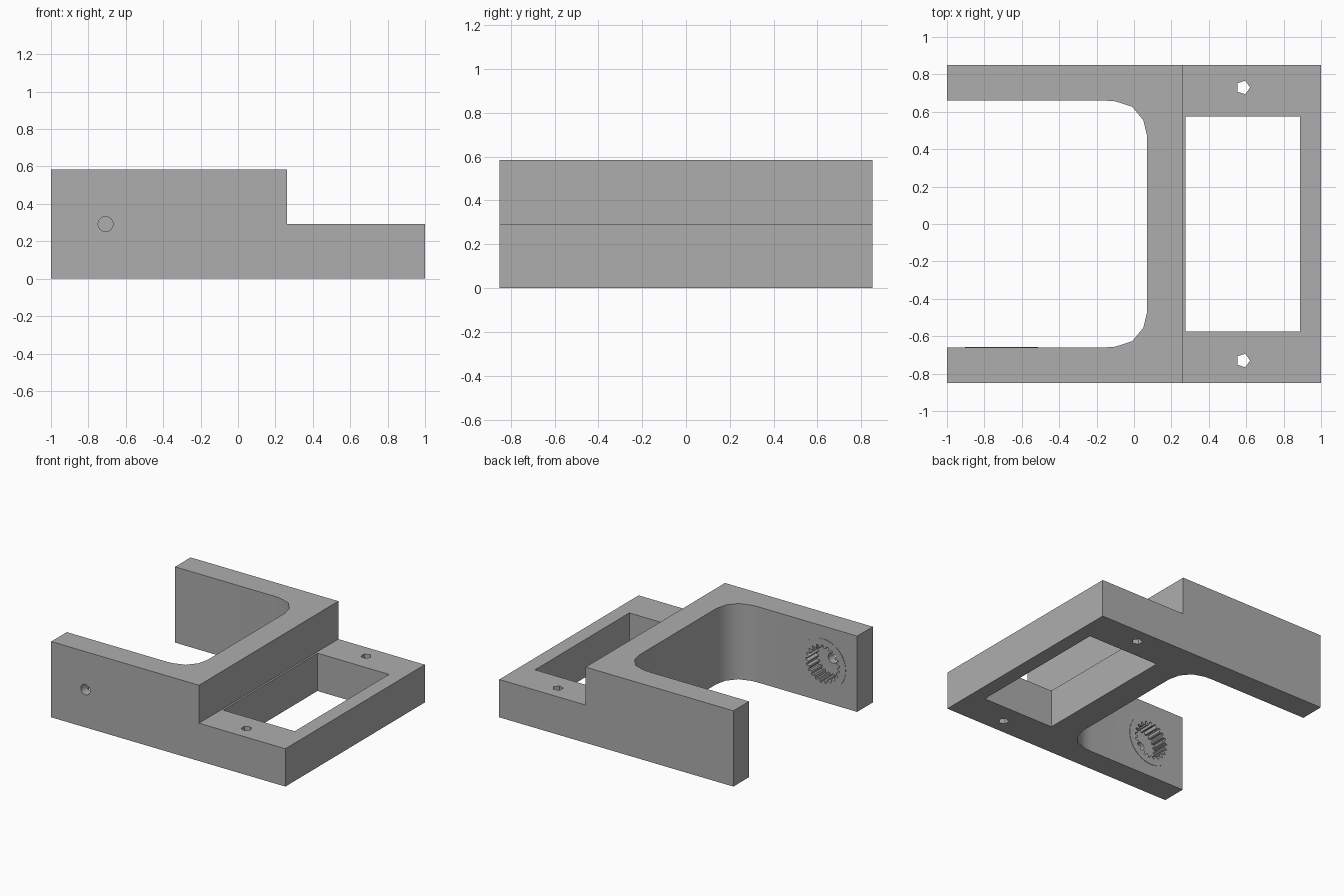
import bpy
import bmesh
from math import cos, sin, pi, radians
from mathutils import Matrix, Vector

cube = bpy.data.objects.get("Cube")
if cube:
    bpy.data.objects.remove(cube, do_unlink=True)

grey = bpy.data.materials.new("matte grey")
grey.use_nodes = True
colour = (0.42, 0.42, 0.42, 1)
grey.diffuse_color = colour
grey.node_tree.nodes["Principled BSDF"].inputs["Base Color"].default_value = colour

HALF_WIDTH, HEIGHT, LOW = 0.85, 0.585, 0.292
STEP_X, ARM_Y = 0.262, 0.66
PIVOT_X, PIVOT_Z = -0.708, 0.292

# Maps profile (x, z) to the XZ plane, with extrusion running along +y
ALONG_Y = Matrix(((1, 0, 0, 0), (0, 0, 1, 0), (0, 1, 0, 0), (0, 0, 0, 1)))


def prism(name, outline, start, end, matrix=Matrix()):
    """Extrude a closed 2D outline from start to end."""
    bm = bmesh.new()
    face = bm.faces.new([bm.verts.new(matrix @ Vector((u, v, start))) for u, v in outline])
    top = bmesh.ops.extrude_face_region(bm, geom=[face])["geom"]
    moved = [g for g in top if isinstance(g, bmesh.types.BMVert)]
    bmesh.ops.translate(bm, verts=moved, vec=matrix @ Vector((0, 0, end - start)))
    bmesh.ops.recalc_face_normals(bm, faces=bm.faces)
    mesh = bpy.data.meshes.new(name)
    bm.to_mesh(mesh)
    bm.free()
    mesh.materials.append(grey)
    obj = bpy.data.objects.new(name, mesh)
    bpy.context.collection.objects.link(obj)
    return obj


def ring(cx, cy, radii, count):
    """Points around a centre, cycling through the given radii."""
    return [(cx + radii[i % len(radii)] * cos(2 * pi * i / count),
             cy + radii[i % len(radii)] * sin(2 * pi * i / count)) for i in range(count)]


def combine(target, tool, operation):
    """Apply a boolean and discard the tool."""
    tool.hide_render = True
    mod = target.modifiers.new("Boolean", "BOOLEAN")
    mod.object, mod.operation, mod.solver = tool, operation, "EXACT"
    bpy.context.view_layer.objects.active = target
    bpy.ops.object.modifier_apply(modifier=mod.name)
    bpy.data.objects.remove(tool, do_unlink=True)


# Stepped body
side = [(-1, 0), (1, 0), (1, LOW), (STEP_X, LOW), (STEP_X, HEIGHT), (-1, HEIGHT)]
bracket = prism("bracket", side, -HALF_WIDTH, HALF_WIDTH, ALONG_Y)

# Open bay between the arms, with rounded inner corners
corner = [(-0.155, ARM_Y), (-0.1, 0.656), (-0.01, 0.627), (0.05, 0.555), (0.07, 0.47)]
bay = [(-1.2, ARM_Y)] + corner + [(x, -y) for x, y in reversed(corner)] + [(-1.2, -ARM_Y)]
combine(bracket, prism("bay_cutter", bay, -0.1, 0.8), "DIFFERENCE")

# Rectangular window in the low frame
window = [(0.276, -0.575), (0.887, -0.575), (0.887, 0.575), (0.276, 0.575)]
combine(bracket, prism("window_cutter", window, -0.1, 0.5), "DIFFERENCE")

# Screw holes either side of the window
for y in (-0.73, 0.73):
    hole = ring(0.583, y, [0.038], 5)
    combine(bracket, prism("screw_cutter", hole, -0.1, 0.5), "DIFFERENCE")

# Thin round pad, toothed socket and pivot hole on the front arm
pad = ring(PIVOT_X, PIVOT_Z, [0.195], 48)
combine(bracket, prism("pad", pad, -ARM_Y - 0.03, -ARM_Y + 0.003, ALONG_Y), "UNION")
socket = ring(PIVOT_X, PIVOT_Z, [0.145, 0.145, 0.122, 0.122], 84)
combine(bracket, prism("socket_cutter", socket, -0.78, -0.6, ALONG_Y), "DIFFERENCE")
pivot = ring(PIVOT_X, PIVOT_Z, [0.04], 24)
combine(bracket, prism("pivot_cutter", pivot, -1, -0.7, ALONG_Y), "DIFFERENCE")

# Smooth the curved walls, keep the edges crisp
bpy.ops.object.select_all(action="DESELECT")
bracket.select_set(True)
bpy.context.view_layer.objects.active = bracket
bpy.ops.object.shade_smooth_by_angle(angle=radians(38))
